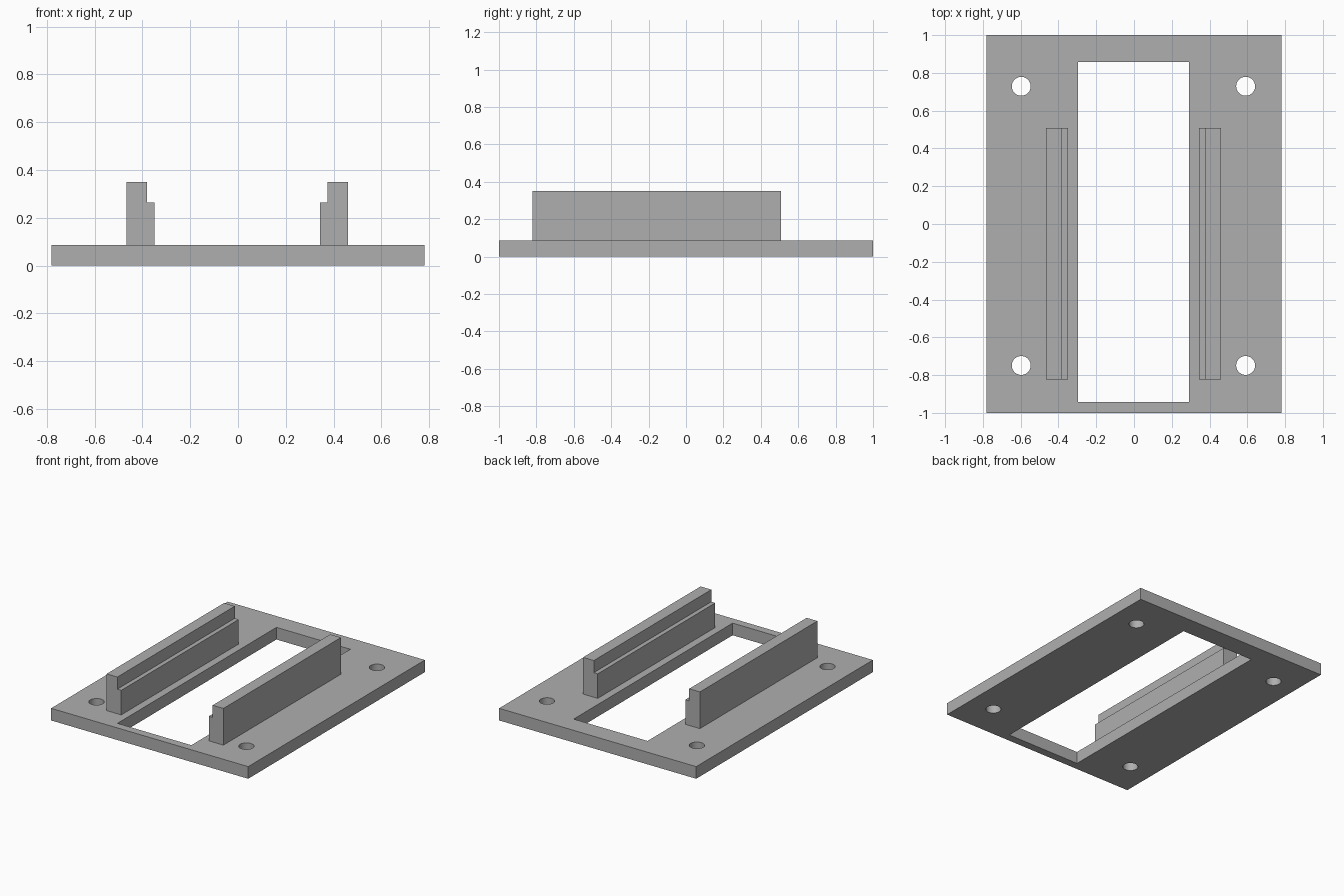
import bpy
import bmesh
from mathutils import Matrix

cube = bpy.data.objects.get("Cube")
if cube:
    bpy.data.objects.remove(cube, do_unlink=True)

grey = bpy.data.materials.new("matte_grey")
grey.use_nodes = True
colour = (0.43, 0.43, 0.43, 1)
grey.diffuse_color = colour
grey.node_tree.nodes["Principled BSDF"].inputs["Base Color"].default_value = colour

THICK = 0.087
SHIFT = -0.003  # the opening, holes and rails sit slightly off centre


def add_object(name, bm):
    bmesh.ops.recalc_face_normals(bm, faces=bm.faces)
    mesh = bpy.data.meshes.new(name)
    bm.to_mesh(mesh)
    bm.free()
    mesh.materials.append(grey)
    obj = bpy.data.objects.new(name, mesh)
    bpy.context.collection.objects.link(obj)
    return obj


def box(name, x0, x1, y0, y1, z0, z1):
    bm = bmesh.new()
    place = Matrix.Translation(((x0 + x1) / 2, (y0 + y1) / 2, (z0 + z1) / 2))
    bmesh.ops.create_cube(bm, size=1, matrix=place @ Matrix.Diagonal((x1 - x0, y1 - y0, z1 - z0, 1)))
    return add_object(name, bm)


def cylinder(name, x, y, radius):
    bm = bmesh.new()
    bmesh.ops.create_cone(bm, cap_ends=True, segments=48, radius1=radius, radius2=radius,
                          depth=0.4, matrix=Matrix.Translation((x, y, 0)))
    return add_object(name, bm)


def rail(name, side):
    # Stepped profile with its low ledge facing the opening
    profile = [(0.463, THICK), (0.463, 0.35), (0.378, 0.35),
               (0.378, 0.263), (0.347, 0.263), (0.347, THICK)]
    bm = bmesh.new()
    face = bm.faces.new([bm.verts.new((side * x + SHIFT, -0.822, z)) for x, z in profile])
    ends = bmesh.ops.extrude_face_region(bm, geom=[face])["geom"]
    bmesh.ops.translate(bm, vec=(0, 1.33, 0),
                        verts=[v for v in ends if isinstance(v, bmesh.types.BMVert)])
    return add_object(name, bm)


# Base plate with its central opening and four screw holes
plate = box("base_plate", -0.781, 0.781, -1, 1, 0, THICK)
cutters = [box("opening_cutter", -0.293 + SHIFT, 0.293 + SHIFT, -0.942, 0.858, -0.2, 0.2)]
for x in (-0.594, 0.594):
    for y in (-0.749, 0.729):
        cutters.append(cylinder("hole_cutter", x + SHIFT, y, 0.05))
for cutter in cutters:
    cutter.hide_render = True
    cut = plate.modifiers.new(cutter.name, "BOOLEAN")
    cut.operation = "DIFFERENCE"
    cut.solver = "EXACT"
    cut.object = cutter

# Bake the cuts and discard the cutters
graph = bpy.context.evaluated_depsgraph_get()
baked = bpy.data.meshes.new_from_object(plate.evaluated_get(graph))
plate.modifiers.clear()
plate.data = baked
for cutter in cutters:
    bpy.data.objects.remove(cutter, do_unlink=True)

# Round hole walls shade smoothly, all other edges stay sharp
bpy.ops.object.select_all(action="DESELECT")
plate.select_set(True)
bpy.context.view_layer.objects.active = plate
bpy.ops.object.shade_smooth_by_angle()

# Guide rails
rail("left_rail", 1)
rail("right_rail", -1)
